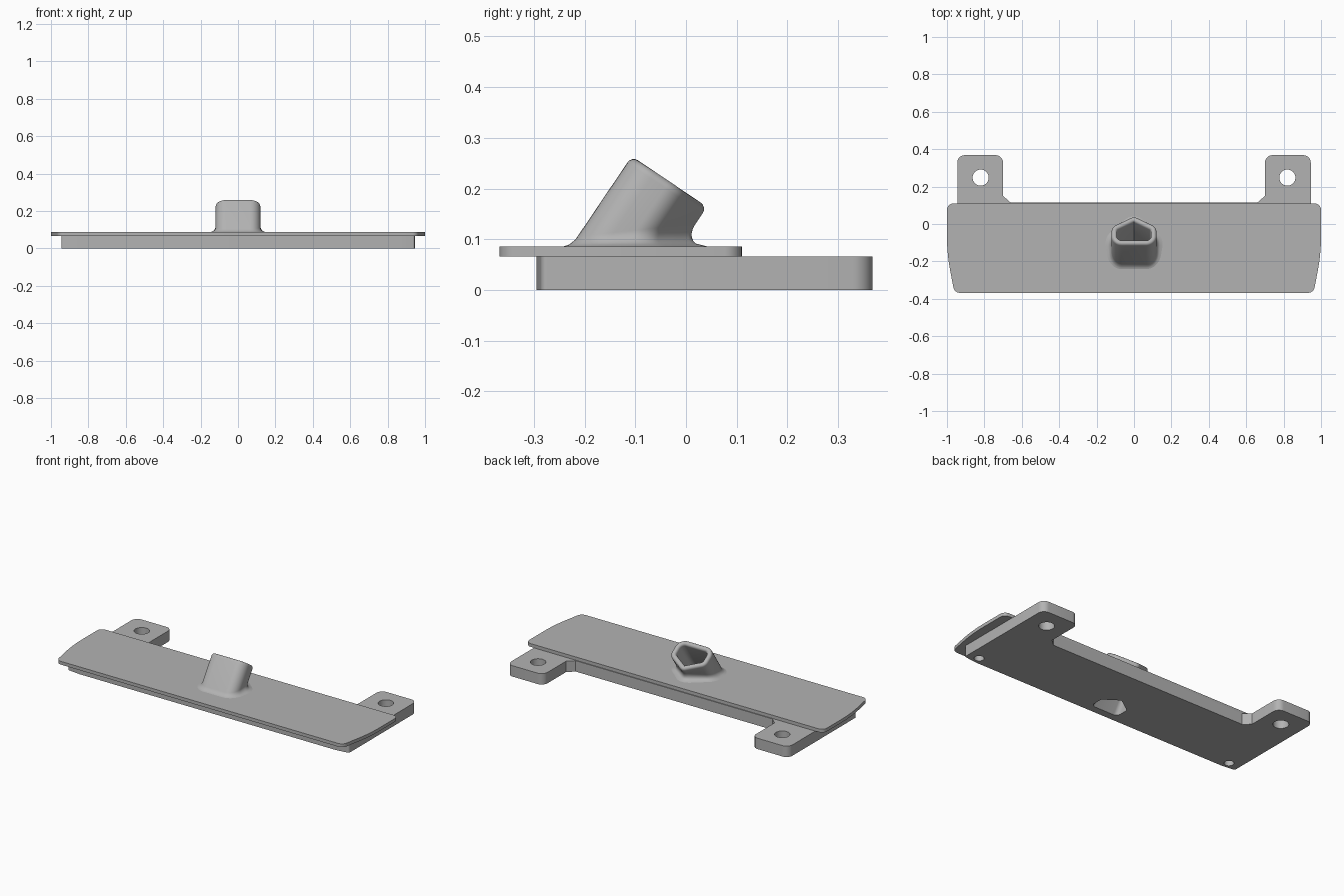
import bpy, bmesh, math
from mathutils import Vector

cube = bpy.data.objects.get("Cube")
if cube:
    bpy.data.objects.remove(cube)

grey = bpy.data.materials.new("plain grey")
grey.use_nodes = True
grey.diffuse_color = (0.45, 0.45, 0.45, 1)
grey.node_tree.nodes["Principled BSDF"].inputs["Base Color"].default_value = (0.45, 0.45, 0.45, 1)


def rounded(corners, segs=8):
    """Counter-clockwise outline of (x, y, radius) corners as (point, outward normal) pairs."""
    out = []
    for i, (x, y, r) in enumerate(corners):
        p = Vector((x, y))
        a = (p - Vector(corners[i - 1][:2])).normalized()
        b = (Vector(corners[(i + 1) % len(corners)][:2]) - p).normalized()
        na, nb = Vector((a.y, -a.x)), Vector((b.y, -b.x))
        if r == 0:
            out.append((p, (na + nb).normalized()))
            continue
        turn = a.angle_signed(b) * -1
        side = 1 if turn > 0 else -1
        centre = p - a * r * math.tan(abs(turn) / 2) - na * r * side
        for k in range(segs + 1):
            t = turn * k / segs
            n = Vector((na.x * math.cos(t) - na.y * math.sin(t),
                        na.x * math.sin(t) + na.y * math.cos(t)))
            out.append((centre + n * r * side, n))
    return out


def mirrored(half):
    """Full outline from its +x half, listed front to back."""
    return half + [(-x, y, r) for x, y, r in reversed(half) if x > 0]


def loft(name, rings, caps=True):
    bm = bmesh.new()
    rows = [[bm.verts.new(p) for p in ring] for ring in rings]
    n = len(rows[0])
    for low, high in zip(rows, rows[1:]):
        for i in range(n):
            j = (i + 1) % n
            bm.faces.new((low[i], low[j], high[j], high[i]))
    if caps:
        bm.faces.new(rows[0][::-1])
        bm.faces.new(rows[-1])
    mesh = bpy.data.meshes.new(name)
    bm.to_mesh(mesh)
    bm.free()
    mesh.materials.append(grey)
    obj = bpy.data.objects.new(name, mesh)
    bpy.context.collection.objects.link(obj)
    return obj


def slab(name, corners, z0, z1):
    outline = rounded(corners)
    return loft(name, [[(p.x, p.y, z) for p, n in outline] for z in (z0, z1)])


def activate(obj):
    bpy.ops.object.select_all(action='DESELECT')
    obj.select_set(True)
    bpy.context.view_layer.objects.active = obj


def cut(obj, cutter):
    activate(obj)
    mod = obj.modifiers.new("cut", 'BOOLEAN')
    mod.operation = 'DIFFERENCE'
    mod.solver = 'EXACT'
    mod.object = cutter
    bpy.ops.object.modifier_apply(modifier=mod.name)


# Base with two rear mounting tabs
base = slab("mounting_base", mirrored([
    (0.86, -0.295, 0), (0.945, -0.285, 0.012), (0.945, 0.368, 0.04),
    (0.70, 0.368, 0.04), (0.70, 0.15, 0), (0.66, 0.115, 0)]), 0, 0.066)

# Thin cover plate with bowed ends
cover = slab("cover_plate", mirrored([
    (0.96, -0.368, 0.035), (1.0, -0.16, 1.0), (1.0, 0.11, 0.035)]), 0.066, 0.086)

# Slanted spout: peaked cross-section swept along a tilted axis
TILT = math.radians(34)
AXIS = Vector((0, math.sin(TILT), math.cos(TILT)))
ACROSS = Vector((0, math.cos(TILT), -math.sin(TILT)))
RIM = Vector((0, -0.107, 0.264))
DEPTH, WALL, DECK = 0.18, 0.03, 0.086
section = rounded(mirrored([(0.12, 0, 0.055), (0.12, 0.115, 0.045), (0, 0.184, 0.032)]))


def rim_point(p, n, inset):
    q = p - n * inset
    return RIM + ACROSS * q.y + Vector((q.x, 0, 0))


def at_height(point, z):
    return point + AXIS * ((z - point.z) / AXIS.z)


rings = []
for k in range(9):                      # flared foot, wider towards the back
    t = k / 8
    ring = []
    for p, n in section:
        back = p.y / DEPTH
        spread = (0.016 + 0.038 * back) * (1 - math.sqrt(1 - (1 - t) ** 2))
        z = DECK - 0.0005 + (0.02 + 0.025 * back) * t
        ring.append(at_height(rim_point(p, n, 0), z) + Vector((n.x, n.y, 0)) * spread)
    rings.append(ring)
for k in range(9):                      # rounded lip
    a = math.pi * k / 8
    rings.append([rim_point(p, n, WALL / 2 * (1 - math.cos(a)))
                  + AXIS * WALL / 2 * (math.sin(a) - 1) for p, n in section])
rings.append([at_height(rim_point(p, n, WALL), DECK) for p, n in section])
spout = loft("slanted_spout", rings, caps=False)

# Cutters: slanted passage, tab holes and small front holes
passage = loft("passage_cutter", [[at_height(rim_point(p, n, WALL - 0.0005), z) for p, n in section]
                                  for z in (-0.05, 0.13)])
cutters = [passage]
cut(cover, passage)
cut(base, passage)
for side in (-1, 1):
    for x, y, r in ((0.82, 0.248, 0.043), (0.875, -0.25, 0.027)):
        hole = loft("hole_cutter", [[(side * x + r * math.cos(i * math.tau / 32),
                                      y + r * math.sin(i * math.tau / 32), z) for i in range(32)]
                                    for z in (-0.05, 0.12)])
        cutters.append(hole)
        cut(base, hole)
for c in cutters:
    bpy.data.objects.remove(c)

# Smooth curves, crisp edges
for obj in (base, cover, spout):
    activate(obj)
    bpy.ops.object.shade_smooth_by_angle(angle=math.radians(35))
